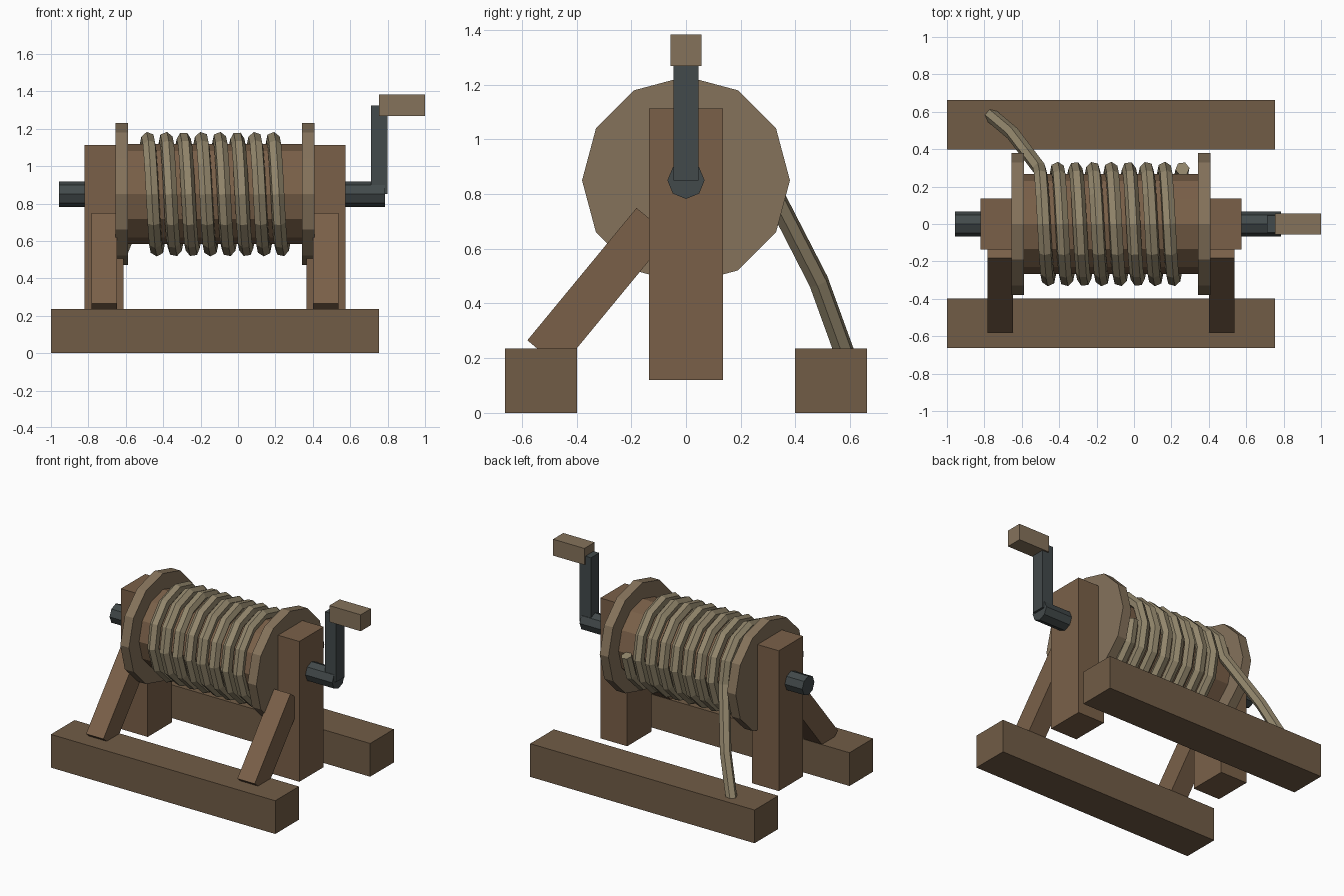
import bpy, bmesh
from math import sin, cos, pi, radians, atan2, hypot
from mathutils import Matrix, Vector

if "Cube" in bpy.data.objects:
    bpy.data.objects.remove(bpy.data.objects["Cube"])

AXIS_Z = 0.85
MID_X = -0.123          # centre of the frame


def material(name, rgb):
    m = bpy.data.materials.new(name)
    m.diffuse_color = (*rgb, 1)
    m.use_nodes = True
    m.node_tree.nodes["Principled BSDF"].inputs["Base Color"].default_value = m.diffuse_color
    return m


BEAM = material("beam_wood", (0.165, 0.107, 0.061))
WOOD = material("post_wood", (0.195, 0.118, 0.066))
PALE = material("pale_wood", (0.235, 0.170, 0.105))
IRON = material("iron", (0.055, 0.068, 0.070))
ROPE = material("rope", (0.290, 0.240, 0.150))


def finish(name, bm, mat):
    me = bpy.data.meshes.new(name)
    bm.to_mesh(me)
    bm.free()
    me.materials.append(mat)
    ob = bpy.data.objects.new(name, me)
    bpy.context.collection.objects.link(ob)
    return ob


def box(name, lo, hi, mat):
    lo, hi = Vector(lo), Vector(hi)
    bm = bmesh.new()
    bmesh.ops.create_cube(bm, size=1, matrix=Matrix.Translation((lo + hi) / 2)
                          @ Matrix.Diagonal((*(hi - lo), 1)))
    return finish(name, bm, mat)


def rod(name, x0, x1, r, sides, mat):
    bm = bmesh.new()
    bmesh.ops.create_cone(bm, cap_ends=True, segments=sides, radius1=r, radius2=r, depth=x1 - x0,
                          matrix=Matrix.Translation(((x0 + x1) / 2, 0, AXIS_Z)) @ Matrix.Rotation(pi / 2, 4, 'Y'))
    return finish(name, bm, mat)


# Base beams
for side, y in (("front", -0.53), ("back", 0.53)):
    box(side + "_beam", (-1, y - 0.132, 0), (0.755, y + 0.132, 0.235), BEAM)

# Posts, front braces and drum flanges on each side
for side, s in (("left", -1), ("right", 1)):
    cx = MID_X + s * 0.593
    box(side + "_post", (cx - 0.105, -0.136, 0.12), (cx + 0.105, 0.136, 1.112), WOOD)

    bx = MID_X + s * 0.592
    a, b = Vector((bx, -0.519, 0.215)), Vector((bx, -0.12, 0.699))
    d = b - a
    brace = box(side + "_brace", (-0.068, -hypot(d.y, d.z) / 2, -0.079),
                (0.068, hypot(d.y, d.z) / 2, 0.079), WOOD)
    brace.location = (a + b) / 2
    brace.rotation_euler.x = atan2(d.z, d.y)

    fx = MID_X + s * 0.498
    rod(side + "_flange", fx - 0.034, fx + 0.034, 0.38, 12, PALE)

# Drum and axle
rod("drum", -0.61, 0.36, 0.267, 12, WOOD)
rod("axle", -0.957, 0.785, 0.068, 8, IRON)

# Crank
box("crank_arm", (0.712, -0.046, AXIS_Z), (0.8, 0.046, 1.325), IRON)
box("crank_handle", (0.755, -0.057, 1.268), (1.0, 0.057, 1.384), PALE)

# Rope: loose tail, then eight turns round the drum
R, PITCH, TURNS, STEPS = 0.295, 0.0955, 8, 12
path = [(-0.775, 0.59, 0.19), (-0.65, 0.485, 0.48)]
for i in range(TURNS * STEPS + 1):
    t = 2 * pi * i / STEPS
    path.append((-0.505 + PITCH * i / STEPS, R * cos(t), AXIS_Z + R * sin(t)))
cu = bpy.data.curves.new("rope", 'CURVE')
cu.dimensions = '3D'
cu.bevel_depth = 0.038
cu.bevel_resolution = 1
cu.use_fill_caps = True
sp = cu.splines.new('POLY')
sp.points.add(len(path) - 1)
for p, co in zip(sp.points, path):
    p.co = (*co, 1)
sp.use_smooth = False
cu.materials.append(ROPE)
rope = bpy.data.objects.new("rope", cu)
bpy.context.collection.objects.link(rope)
